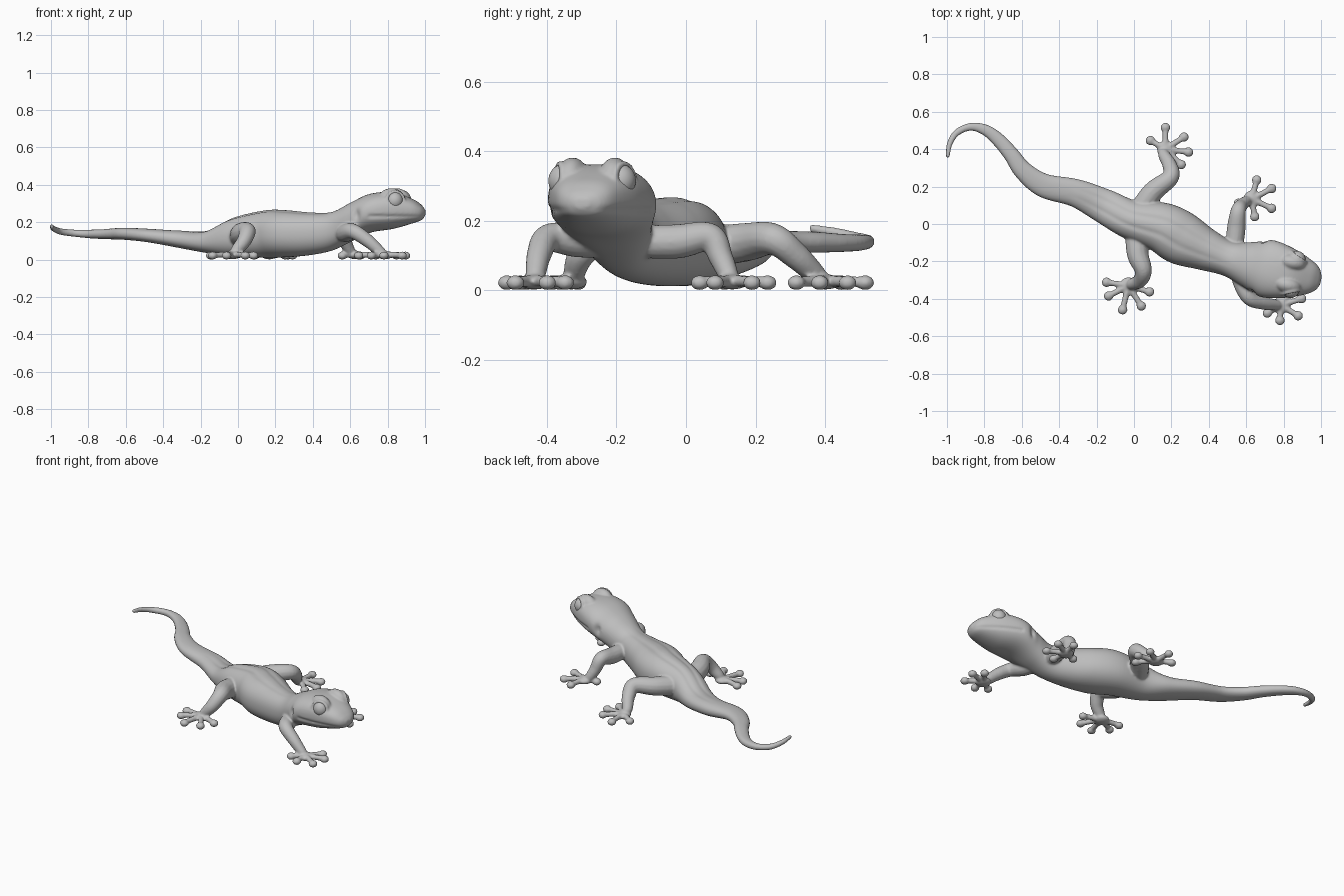
import bpy, bmesh, math
from mathutils import Vector, Matrix

if "Cube" in bpy.data.objects:
    bpy.data.objects.remove(bpy.data.objects["Cube"])

skin_mat = bpy.data.materials.new("clay grey")
skin_mat.diffuse_color = (0.52, 0.52, 0.52, 1)
skin_mat.use_nodes = True
skin_mat.node_tree.nodes["Principled BSDF"].inputs["Base Color"].default_value = skin_mat.diffuse_color
skin_parts = []


def spline(rows, steps):
    """Catmull-Rom interpolation of rows of numbers."""
    p = [Vector(r) for r in rows]
    p = [p[0] * 2 - p[1]] + p + [p[-1] * 2 - p[-2]]
    out = []
    for i in range(1, len(p) - 2):
        a, b, c, d = p[i - 1:i + 3]
        for k in range(steps):
            t = k / steps
            out.append(0.5 * (2 * b + (c - a) * t + (2 * a - 5 * b + 4 * c - d) * t * t
                              + (3 * b - a - 3 * c + d) * t ** 3))
    return out + [p[-2]]


def add_mesh(name, bm):
    me = bpy.data.meshes.new(name)
    bm.to_mesh(me)
    bm.free()
    me.materials.append(skin_mat)
    ob = bpy.data.objects.new(name, me)
    bpy.context.collection.objects.link(ob)
    return ob


def ellipsoid(name, loc, size, rot=None):
    bm = bmesh.new()
    m = Matrix.Translation(loc) @ (rot or Matrix()) @ Matrix.Diagonal((*size, 1))
    bmesh.ops.create_uvsphere(bm, u_segments=32, v_segments=20, radius=1, matrix=m)
    for f in bm.faces:
        f.smooth = True
    return add_mesh(name, bm)


def tube(name, rows, steps=8):
    """Round tube through (x, y, z, radius) rows."""
    pts = spline(rows, steps)
    cu = bpy.data.curves.new(name, 'CURVE')
    cu.dimensions = '3D'
    cu.bevel_depth = 1
    cu.bevel_resolution = 5
    cu.use_fill_caps = True
    sp = cu.splines.new('POLY')
    sp.points.add(len(pts) - 1)
    for q, v in zip(sp.points, pts):
        q.co = (v[0], v[1], v[2], 1)
        q.radius = v[3]
    cu.materials.append(skin_mat)
    ob = bpy.data.objects.new(name, cu)
    bpy.context.collection.objects.link(ob)
    return ob


# head axis and its sideways direction
ang = math.radians(-12)
fwd = Vector((math.cos(ang), math.sin(ang), 0))
side = Vector((-math.sin(ang), math.cos(ang), 0))

# body from tail tip to snout: x, y, half width, bottom z, top z
BODY = [(-0.997, 0.355, 0.01, 0.168, 0.19), (-0.985, 0.43, 0.015, 0.15, 0.18),
        (-0.945, 0.49, 0.018, 0.132, 0.167), (-0.87, 0.52, 0.021, 0.122, 0.16),
        (-0.79, 0.50, 0.03, 0.114, 0.16), (-0.72, 0.445, 0.037, 0.11, 0.162),
        (-0.655, 0.37, 0.042, 0.108, 0.168), (-0.59, 0.283, 0.051, 0.105, 0.17),
        (-0.48, 0.205, 0.064, 0.093, 0.165), (-0.31, 0.165, 0.075, 0.062, 0.155),
        (-0.16, 0.096, 0.092, 0.035, 0.155), (-0.02, 0.025, 0.105, 0.016, 0.225),
        (0.15, -0.02, 0.135, 0.012, 0.264), (0.26, -0.08, 0.142, 0.013, 0.264),
        (0.39, -0.14, 0.112, 0.025, 0.252), (0.505, -0.185, 0.095, 0.05, 0.255),
        (0.61, -0.215, 0.122, 0.1, 0.307), (0.71, -0.238, 0.155, 0.145, 0.352),
        (0.83, -0.264, 0.134, 0.165, 0.36), (0.935, -0.287, 0.092, 0.195, 0.322),
        (0.98, -0.297, 0.06, 0.212, 0.29), (1.0, -0.301, 0.022, 0.235, 0.265)]
SEG = 96
rows = spline(BODY, 9)
bm = bmesh.new()
rings = []
for i, (x, y, hw, zb, zt) in enumerate(rows):
    a, b = rows[max(i - 1, 0)], rows[min(i + 1, len(rows) - 1)]
    tan = Vector((b[0] - a[0], b[1] - a[1])).normalized()
    zc, hz = (zb + zt) / 2, max((zt - zb) / 2, 0.006)
    # the upper head is boxier than the body
    head = min(max((x - 0.7) / 0.12, 0), 1)
    # soft grooves beside the spine
    groove = 0.006 * max(0, 1 - ((x - 0.1) / 0.45) ** 2)
    ring = []
    for k in range(SEG):
        t = 2 * math.pi * k / SEG
        c, s = math.cos(t), math.sin(t)
        power = 0.9 - (0.12 * head if s > 0 else 0)
        c, s = [math.copysign(abs(v) ** power, v) for v in (c, s)]
        z = zc + hz * s
        # mouth line and ear dents pull the skin inward
        pull = 1.0
        if x > 0.73:
            pull -= 0.07 * math.exp(-((z - 0.232) / 0.007) ** 2)
        pull -= 0.14 * math.exp(-((x - 0.665) / 0.014) ** 2 - ((z - 0.24) / 0.03) ** 2)
        w = max(hw, 0.006) * c * pull
        if s > 0:
            z -= groove * math.exp(-((abs(c) - 0.3) / 0.12) ** 2)
        ring.append(bm.verts.new((x - tan.y * w, y + tan.x * w, z)))
    rings.append(ring)
for r0, r1 in zip(rings, rings[1:]):
    for k in range(SEG):
        j = (k + 1) % SEG
        bm.faces.new((r0[k], r0[j], r1[j], r1[k]))
bm.faces.new(rings[0])
bm.faces.new(rings[-1])
bmesh.ops.recalc_face_normals(bm, faces=bm.faces)
body = add_mesh("body", bm)

# legs: limb rows, palm position, toe tips
LEGS = {
    "front_leg_right": (
        [(0.55, -0.2, 0.14, 0.045), (0.578, -0.31, 0.144, 0.05), (0.618, -0.395, 0.15, 0.041),
         (0.69, -0.422, 0.104, 0.036), (0.755, -0.432, 0.048, 0.029), (0.78, -0.434, 0.028, 0.022)],
        (0.785, -0.435),
        [(0.893, -0.40), (0.875, -0.489), (0.78, -0.513), (0.845, -0.35), (0.715, -0.475)]),
    "front_leg_left": (
        [(0.53, -0.18, 0.14, 0.045), (0.546, -0.03, 0.14, 0.05), (0.557, 0.068, 0.153, 0.041),
         (0.575, 0.1, 0.095, 0.035), (0.6, 0.122, 0.045, 0.029), (0.625, 0.13, 0.028, 0.022)],
        (0.63, 0.133),
        [(0.655, 0.232), (0.733, 0.188), (0.733, 0.085), (0.645, 0.042), (0.56, 0.112)]),
    "back_leg_left": (
        [(0.01, 0.04, 0.12, 0.06), (0.1, 0.17, 0.138, 0.056), (0.195, 0.25, 0.147, 0.046),
         (0.19, 0.315, 0.1, 0.039), (0.16, 0.37, 0.048, 0.031), (0.165, 0.395, 0.028, 0.022)],
        (0.168, 0.4),
        [(0.168, 0.512), (0.264, 0.463), (0.288, 0.385), (0.25, 0.32), (0.09, 0.445)]),
    "back_leg_right": (
        [(0.01, -0.02, 0.115, 0.06), (0.02, -0.16, 0.14, 0.058), (0.05, -0.248, 0.15, 0.046),
         (0.032, -0.302, 0.1, 0.039), (-0.01, -0.322, 0.048, 0.031), (-0.028, -0.328, 0.028, 0.022)],
        (-0.03, -0.33),
        [(-0.143, -0.312), (-0.133, -0.383), (-0.06, -0.455), (0.037, -0.435), (0.08, -0.362)]),
}
for name, (limb, palm, toes) in LEGS.items():
    skin_parts.append(tube(name, limb))
    skin_parts.append(ellipsoid(name + "_palm", (*palm, 0.024), (0.046, 0.046, 0.022)))
    for tip in toes:
        tip = [p + (q - p) * 1.03 for p, q in zip(palm, tip)]
        mid = [(p + q) / 2 for p, q in zip(palm, tip)]
        skin_parts.append(tube(name + "_toe", [(*palm, 0.024, 0.02), (*mid, 0.026, 0.016),
                                               (*tip, 0.023, 0.016)], 3))
        skin_parts.append(ellipsoid(name + "_toe_pad", (*tip, 0.0215), (0.026, 0.026, 0.0215)))

# eye sockets, eyeballs and eyelid rims
for s, label in ((1, "left"), (-1, "right")):
    base = Vector((0.845, -0.268, 0))
    look = (side * s + fwd * 0.45 + Vector((0, 0, 0.1))).normalized()
    skin_parts.append(ellipsoid("brow_" + label,
                                base + side * s * 0.062 - fwd * 0.012 + Vector((0, 0, 0.318)),
                                (0.075, 0.046, 0.064), Matrix.Rotation(ang, 4, 'Z')))
    eye = base + side * s * 0.078 + fwd * 0.008 + Vector((0, 0, 0.315))
    rot = look.to_track_quat('Z', 'Y').to_matrix().to_4x4()
    ellipsoid("eye_" + label, eye + look * 0.008, (0.044, 0.047, 0.042), rot)
    u, v = rot.col[0].to_3d(), rot.col[1].to_3d()
    ring = [eye + look * 0.021 + (u * math.cos(t) + v * math.sin(t)) * 0.047
            for t in [2 * math.pi * k / 24 for k in range(25)]]
    skin_parts.append(tube("eyelid_" + label, [(*p, 0.009) for p in ring], 2))

# fuse the skin parts into one smooth surface
bpy.ops.object.select_all(action='DESELECT')
for ob in skin_parts + [body]:
    ob.select_set(True)
bpy.context.view_layer.objects.active = body
bpy.ops.object.convert(target='MESH')
body = bpy.context.view_layer.objects.active
bpy.ops.object.join()
body.name = "lizard_skin"
rem = body.modifiers.new("fuse", 'REMESH')
rem.mode = 'VOXEL'
rem.voxel_size = 0.006
rem.use_smooth_shade = True
smo = body.modifiers.new("soften", 'SMOOTH')
smo.factor = 0.5
smo.iterations = 6
bpy.ops.object.convert(target='MESH')
